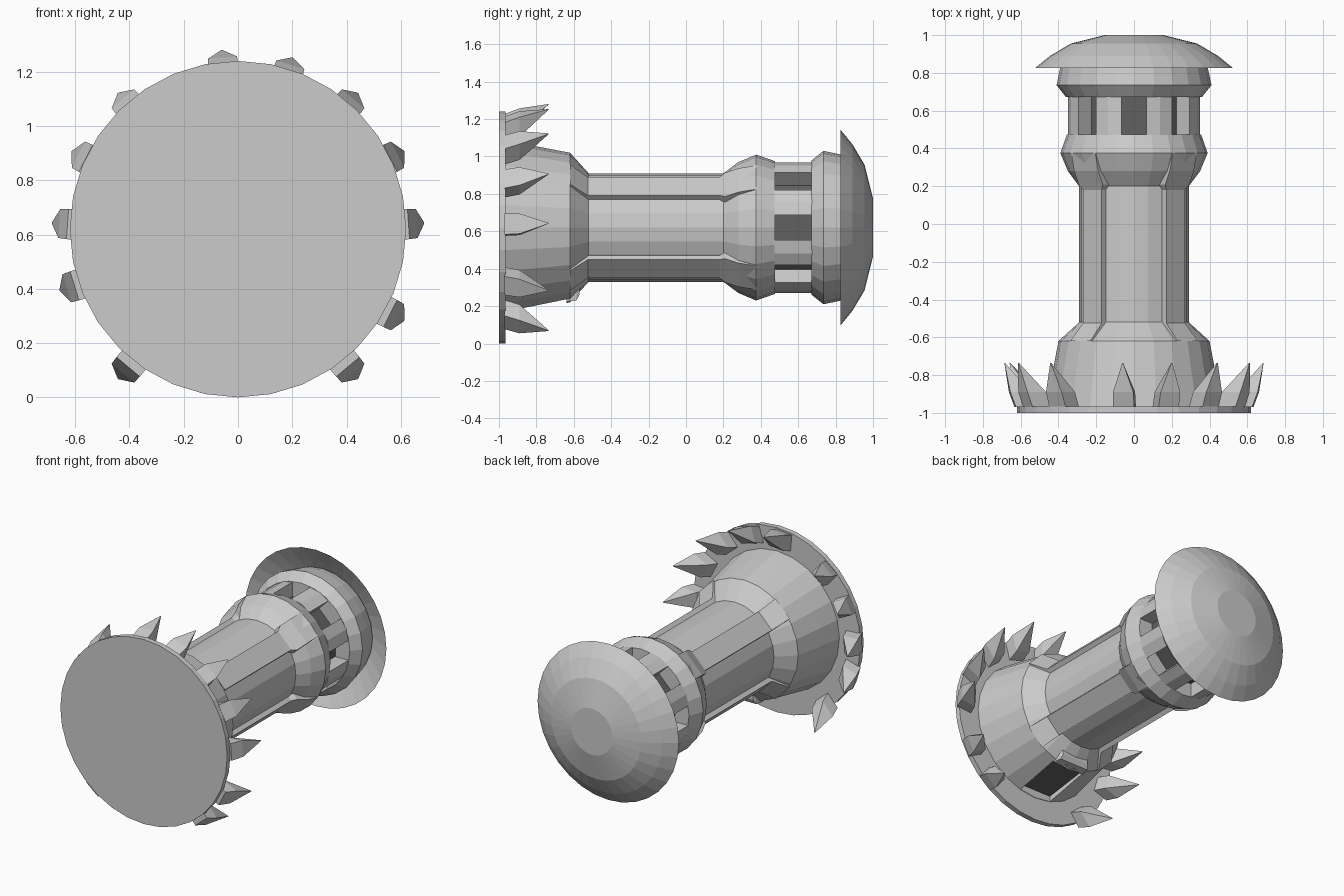
import bpy, bmesh, math
from mathutils import Vector

if "Cube" in bpy.data.objects:
    bpy.data.objects.remove(bpy.data.objects["Cube"])

ZC = 0.62  # height of the tower's lying axis


def material(name, v):
    m = bpy.data.materials.new(name)
    m.diffuse_color = (v, v, v, 1)
    m.use_nodes = True
    m.node_tree.nodes["Principled BSDF"].inputs["Base Color"].default_value = m.diffuse_color
    return m


grey = material("stone_grey", 0.6)
dark = material("dark_opening", 0.12)


def finish(name, bm, mat=grey):
    bmesh.ops.recalc_face_normals(bm, faces=bm.faces)
    me = bpy.data.meshes.new(name)
    bm.to_mesh(me)
    bm.free()
    me.materials.append(mat)
    ob = bpy.data.objects.new(name, me)
    bpy.context.collection.objects.link(ob)
    return ob


def place(t, r, y, deg):
    """Tangent offset, radius, axial position at an angle (0 = +x, 90 = up)."""
    a = math.radians(deg)
    return Vector((r * math.cos(a) - t * math.sin(a), y,
                   ZC + r * math.sin(a) + t * math.cos(a)))


def lathe(name, profile, n=24, caps=True, closed=False, mat=grey, turn=90):
    bm = bmesh.new()
    rings = [[bm.verts.new(place(0, r, y, turn + 360 * i / n)) for i in range(n)]
             for y, r in profile]
    pairs = list(zip(rings, rings[1:]))
    if closed:
        pairs.append((rings[-1], rings[0]))
    for a, b in pairs:
        for i in range(n):
            j = (i + 1) % n
            bm.faces.new((a[i], a[j], b[j], b[i]))
    if caps and not closed:
        bm.faces.new(rings[0])
        bm.faces.new(rings[-1])
    return finish(name, bm, mat)


def loft(bm, sections, deg):
    """Join (y, half width, inner r, outer r) rectangles around an angle."""
    rings = [[bm.verts.new(place(t, r, y, deg)) for t, r in
              ((-w, r0), (w, r0), (w, r1), (-w, r1))] for y, w, r0, r1 in sections]
    for a, b in zip(rings, rings[1:]):
        for i in range(4):
            j = (i + 1) % 4
            bm.faces.new((a[i], a[j], b[j], b[i]))
    bm.faces.new(rings[0])
    bm.faces.new(rings[-1])


# base disc
lathe("base_disc", [(-1, 0.62), (-0.965, 0.62)], n=32)

# tower: flared foot, shaft and balcony collar
tower = lathe("tower", [(-0.97, 0.465), (-0.83, 0.44), (-0.62, 0.40), (-0.52, 0.29),
                        (0.20, 0.29), (0.28, 0.35), (0.375, 0.39), (0.475, 0.355)])

# shallow doorway cut into the underside of the foot, with a dark door
bm = bmesh.new()
loft(bm, [(-0.962, 0.12, 0.405, 0.6), (-0.64, 0.12, 0.36, 0.6)], -90)
cutter = finish("door_cutter", bm)
cutter.hide_render = True
cutter.hide_viewport = True
mod = tower.modifiers.new("doorway", 'BOOLEAN')
mod.operation = 'DIFFERENCE'
mod.solver = 'EXACT'
mod.object = cutter

bm = bmesh.new()
loft(bm, [(-0.962, 0.119, 0.403, 0.411), (-0.641, 0.119, 0.358, 0.366)], -90)
finish("door", bm, dark)

bm = bmesh.new()
loft(bm, [(-0.64, 0.12, 0.3, 0.395), (-0.585, 0.11, 0.28, 0.39),
          (-0.57, 0.10, 0.28, 0.36)], -90)
finish("door_lintel", bm)

# four diagonal ribs flaring at both ends
bm = bmesh.new()
for k in range(4):
    loft(bm, [(-0.62, 0.075, 0.25, 0.402), (-0.525, 0.07, 0.25, 0.312),
              (0.18, 0.07, 0.25, 0.312), (0.21, 0.09, 0.25, 0.325),
              (0.28, 0.09, 0.25, 0.358), (0.375, 0.09, 0.25, 0.38)], 45 + 90 * k)
finish("shaft_ribs", bm)

# lantern room: eight posts with parallel jambs around a dark core
bm = bmesh.new()
W = 0.066
for k in range(8):
    a = 45 * k
    rings = [[bm.verts.new(p) for p in
              (place(W, 0.245, y, a), place(W, 0.349, y, a), place(0, 0.36, y, a + 22.5),
               place(-W, 0.349, y, a + 45), place(-W, 0.245, y, a + 45))]
             for y in (0.472, 0.674)]
    for i in range(5):
        j = (i + 1) % 5
        bm.faces.new((rings[0][i], rings[0][j], rings[1][j], rings[1][i]))
    bm.faces.new(rings[0])
    bm.faces.new(rings[1])
finish("lantern_posts", bm)
lathe("window_panes", [(0.473, 0.273), (0.673, 0.273)], n=8, caps=False,
      mat=dark, turn=22.5)

# ring above the windows
lathe("upper_ring", [(0.672, 0.36), (0.735, 0.41), (0.83, 0.39), (0.90, 0.37)])

# hollow domed roof
lathe("dome_roof", [(0.825, 0.525), (0.89, 0.445), (0.955, 0.335), (1.0, 0.155),
                    (0.975, 0.15), (0.935, 0.32), (0.88, 0.425)], n=32, closed=True)
lathe("dome_cap", [(0.98, 0.155), (1.0, 0.155)], n=32)

# leaning rock spikes, with a gap at the doorway
bm = bmesh.new()
for deg in (95, 73, 50, 27, 4, -27, -50, 230, 197, 176, 153, 130):
    loft(bm, [(-0.97, 0.056, 0.52, 0.63), (-0.89, 0.054, 0.55, 0.66),
              (-0.735, 0.002, 0.685, 0.688)], deg)
spikes = finish("rock_spikes", bm)
spikes.location.z = -0.025
